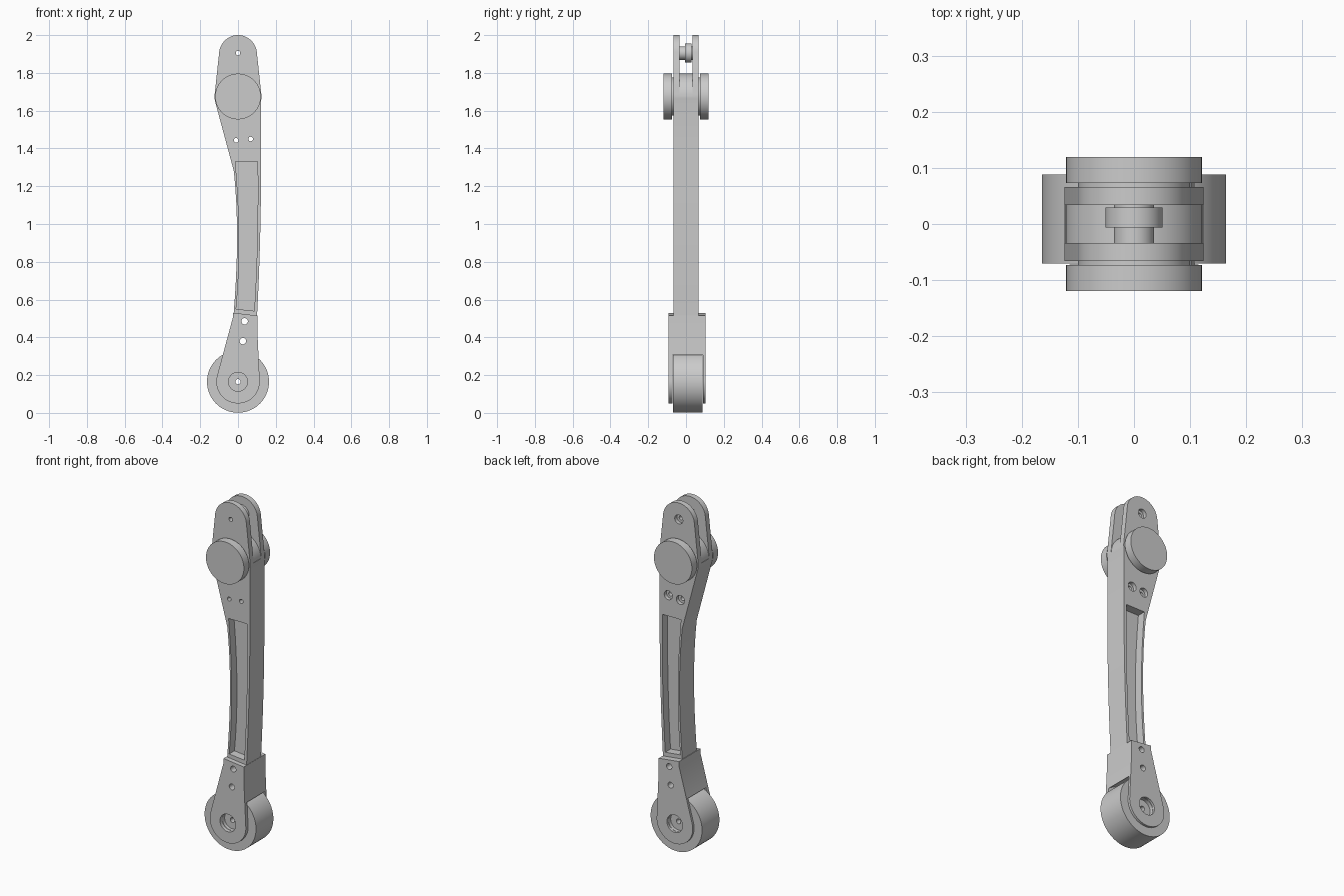
import bpy
import math

cube = bpy.data.objects.get("Cube")
if cube:
    bpy.data.objects.remove(cube)

grey = bpy.data.materials.new("plain_grey")
grey.use_nodes = True
COLOUR = (0.6, 0.6, 0.6, 1)
grey.diffuse_color = COLOUR
grey.node_tree.nodes["Principled BSDF"].inputs["Base Color"].default_value = COLOUR


def prism(name, points, y0, y1):
    """Extrude an (x, z) outline from y0 to y1."""
    n = len(points)
    verts = [(x, y, z) for y in (y0, y1) for x, z in points]
    faces = [tuple(range(n)), tuple(reversed(range(n, 2 * n)))]
    faces += [(i, i + n, (i + 1) % n + n, (i + 1) % n) for i in range(n)]
    mesh = bpy.data.meshes.new(name)
    mesh.from_pydata(verts, [], faces)
    mesh.materials.append(grey)
    obj = bpy.data.objects.new(name, mesh)
    bpy.context.collection.objects.link(obj)
    return obj


def arc(x, z, r, start, end, n=24):
    steps = [math.radians(start + (end - start) * i / n) for i in range(n + 1)]
    return [(x + r * math.cos(a), z + r * math.sin(a)) for a in steps]


def disc(name, x, z, r, y0, y1, n=64):
    return prism(name, arc(x, z, r, 0, 360, n)[:-1], y0, y1)


def bow(points, n=8):
    """Smooth curve through three points."""
    (x0, z0), (xm, zm), (x1, z1) = points
    cx, cz = 2 * xm - (x0 + x1) / 2, 2 * zm - (z0 + z1) / 2
    return [((1 - t) ** 2 * x0 + 2 * t * (1 - t) * cx + t * t * x1,
             (1 - t) ** 2 * z0 + 2 * t * (1 - t) * cz + t * t * z1)
            for t in (i / n for i in range(n + 1))]


def activate(obj):
    bpy.ops.object.select_all(action='DESELECT')
    bpy.context.view_layer.objects.active = obj
    obj.select_set(True)


def cut(obj, cutters):
    for cutter in cutters:
        cutter.hide_render = True
        mod = obj.modifiers.new("cut", 'BOOLEAN')
        mod.operation = 'DIFFERENCE'
        mod.solver = 'EXACT'
        mod.object = cutter
        activate(obj)
        bpy.ops.object.modifier_apply(modifier=mod.name)
        bpy.data.objects.remove(cutter)


JOINT, TIP, AXLE = 1.675, 1.9, 0.165

# Arm: rounded tip, wide joint, slightly bowed shaft
inner_side = bow([(-0.022, 1.28), (-0.005, 0.92), (-0.025, 0.5)])
outer_side = bow([(0.1, 0.5), (0.117, 0.92), (0.122, 1.34)])
outline = (arc(0, TIP, 0.1, 7, 173) + arc(0, JOINT, 0.124, 174, 195, 6)
           + inner_side + [(-0.025, 0.42), (0.1, 0.42)] + outer_side
           + arc(0, JOINT, 0.124, -10, 6, 5))
arm = prism("arm", outline, -0.066, 0.066)

# Slot between the two upper plates, with a round floor around the joint
slot = prism("slot_cutter", arc(0, JOINT, 0.122, 180, 0, 32)
             + [(0.2, JOINT), (0.2, 2.1), (-0.2, 2.1), (-0.2, JOINT)], -0.034, 0.034)

# Long pocket on each face, leaving a thin web
pocket = (bow([(-0.014, 1.33), (0.006, 0.92), (-0.01, 0.55)])
          + bow([(0.086, 0.54), (0.102, 0.92), (0.104, 1.33)]))
cutters = [slot, prism("pocket_cutter", pocket, -0.1, -0.018),
           prism("pocket_cutter", pocket, 0.018, 0.1)]

# Screw holes: small in front, counterbored behind
for x, z in ((0, TIP + 0.005), (-0.01, 1.443), (0.067, 1.45)):
    cutters.append(disc("hole_cutter", x, z, 0.012, -0.2, 0.2, 20))
    cutters.append(disc("bore_cutter", x, z, 0.026, 0.045, 0.2, 24))

LOWER_HOLES = ((0.035, 0.485), (0.026, 0.38))


def lower_holes():
    return [disc("hole_cutter", x, z, 0.017, -0.2, 0.2, 24) for x, z in LOWER_HOLES]


cut(arm, cutters + lower_holes())

# Tip pin with flange
pin = disc("tip_pin", 0, TIP + 0.005, 0.036, -0.034, 0.034)
flange = disc("pin_flange", 0, TIP + 0.005, 0.051, -0.006, 0.029)
for part in (pin, flange):
    cut(part, [disc("hole_cutter", 0, TIP + 0.005, 0.012, -0.2, 0.2, 20)])

# Joint caps on thin washers
for side, word in ((-1, "front"), (1, "back")):
    for name, r, a, b in (("joint_washer", 0.1, 0.06, 0.076), ("joint_cap", 0.121, 0.073, 0.119)):
        y0, y1 = sorted((side * a, side * b))
        disc(f"{word}_{name}", 0, JOINT, r, y0, y1)

# Lower fork: tapered block hollowed for the wheel
fork = prism("wheel_fork", [(-0.027, 0.53), (-0.027, 0.505)] + arc(0, AXLE, 0.115, 165, 365, 40)
             + [(0.103, 0.42), (0.102, 0.515)], -0.093, 0.103)
cut(fork, [disc("wheel_space_cutter", 0, AXLE, 0.178, -0.072, 0.09),
           disc("axle_recess_cutter", 0, AXLE, 0.05, -0.2, 0.2)] + lower_holes())

# Wheel with recessed hub and axle hole
wheel = disc("wheel", 0, AXLE, 0.164, -0.07, 0.088, 80)
cut(wheel, [disc("recess_cutter", 0, AXLE, 0.05, -0.2, -0.05),
            disc("recess_cutter", 0, AXLE, 0.05, 0.068, 0.2),
            disc("axle_hole_cutter", 0, AXLE, 0.014, -0.2, 0.2, 20)])

for obj in list(bpy.context.scene.objects):
    if obj.type == 'MESH' and grey.name in obj.data.materials:
        activate(obj)
        bpy.ops.object.shade_smooth_by_angle(angle=math.radians(30))
